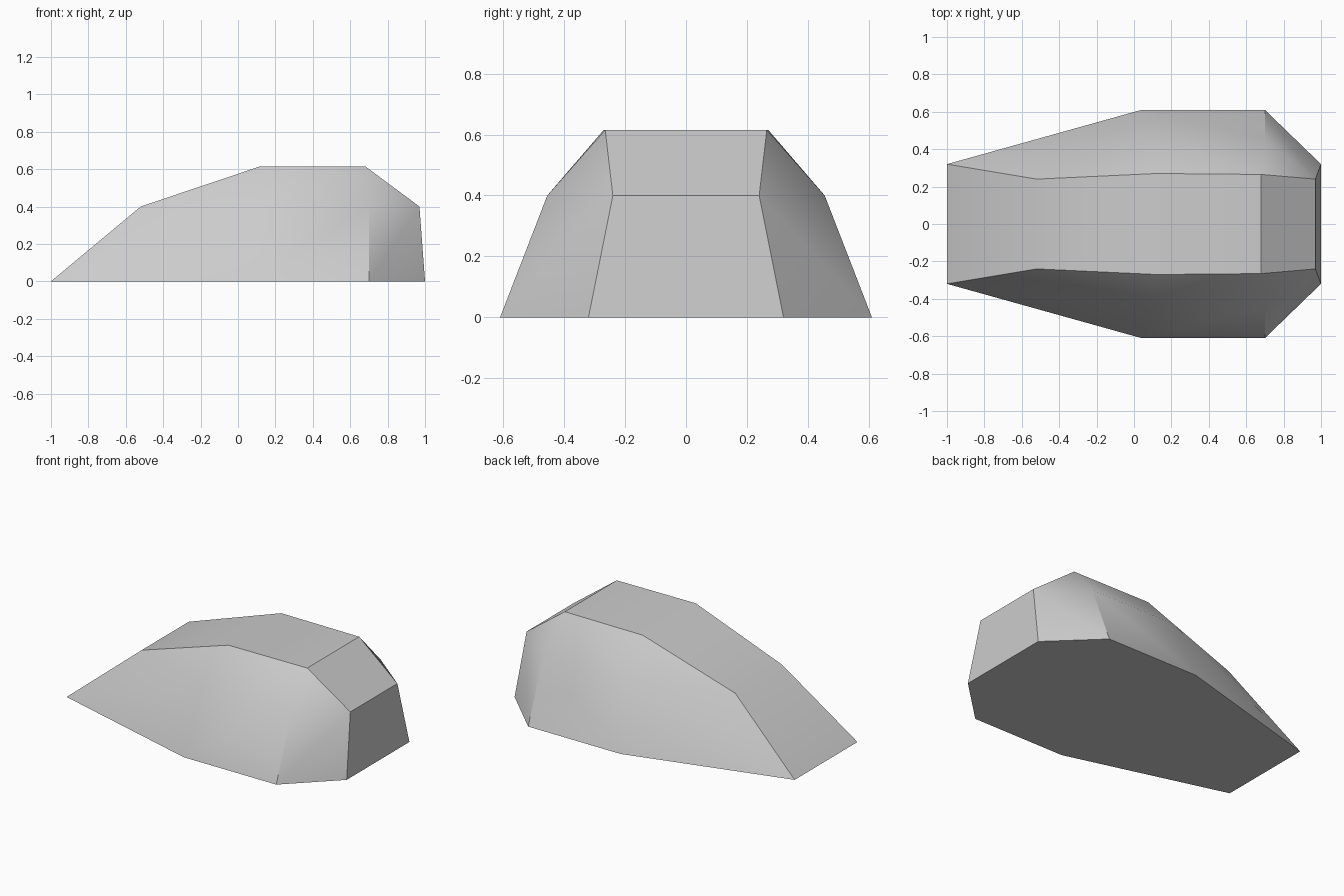
import bpy, bmesh, math

cube = bpy.data.objects.get("Cube")
if cube:
    bpy.data.objects.remove(cube, do_unlink=True)

# Stone colour
stone = bpy.data.materials.new("stone_grey")
stone.use_nodes = True
grey = (0.6, 0.6, 0.6, 1)
stone.diffuse_color = grey
stone.node_tree.nodes["Principled BSDF"].inputs["Base Color"].default_value = grey

# Ridge profile from low tip to blunt end: x, half width, height
RIDGE = [(-1, .32, 0), (-.52, .24, .4), (.12, .27, .615),
         (.68, .265, .615), (.97, .24, .4), (1, .32, 0)]
# Flank: two foot points and two shoulder points
FLANK = [(.04, .61, 0), (.70, .61, 0), (.08, .455, .4), (.70, .455, .4)]

bm = bmesh.new()


def add_side(sign):
    """Make one flank and return its ridge and foot vertices."""
    r = [bm.verts.new((x, sign * y, z)) for x, y, z in RIDGE]
    foot_a, foot_b, mid_a, mid_b = [bm.verts.new((x, sign * y, z)) for x, y, z in FLANK]
    for face in [(r[0], foot_a, mid_a), (r[0], mid_a, r[1]), (r[1], mid_a, r[2]),
                 (foot_a, foot_b, mid_b), (foot_a, mid_b, mid_a),
                 (mid_a, mid_b, r[3], r[2]),
                 (foot_b, r[5], r[4]), (foot_b, r[4], mid_b), (mid_b, r[4], r[3])]:
        bm.faces.new(face)
    return r, [foot_a, foot_b]


right, right_feet = add_side(-1)
left, left_feet = add_side(1)

# Strip over the top and the flat underside
for i in range(len(RIDGE) - 1):
    bm.faces.new((right[i], right[i + 1], left[i + 1], left[i]))
bm.faces.new([right[0], *right_feet, right[-1], left[-1], *reversed(left_feet), left[0]])
bmesh.ops.recalc_face_normals(bm, faces=bm.faces)

mesh = bpy.data.meshes.new("rock")
bm.to_mesh(mesh)
bm.free()
mesh.materials.append(stone)
rock = bpy.data.objects.new("rock", mesh)
bpy.context.collection.objects.link(rock)

# Soften shallow creases and keep the ridges sharp
bpy.ops.object.select_all(action='DESELECT')
rock.select_set(True)
bpy.context.view_layer.objects.active = rock
bpy.ops.object.shade_smooth_by_angle(angle=math.radians(33))
